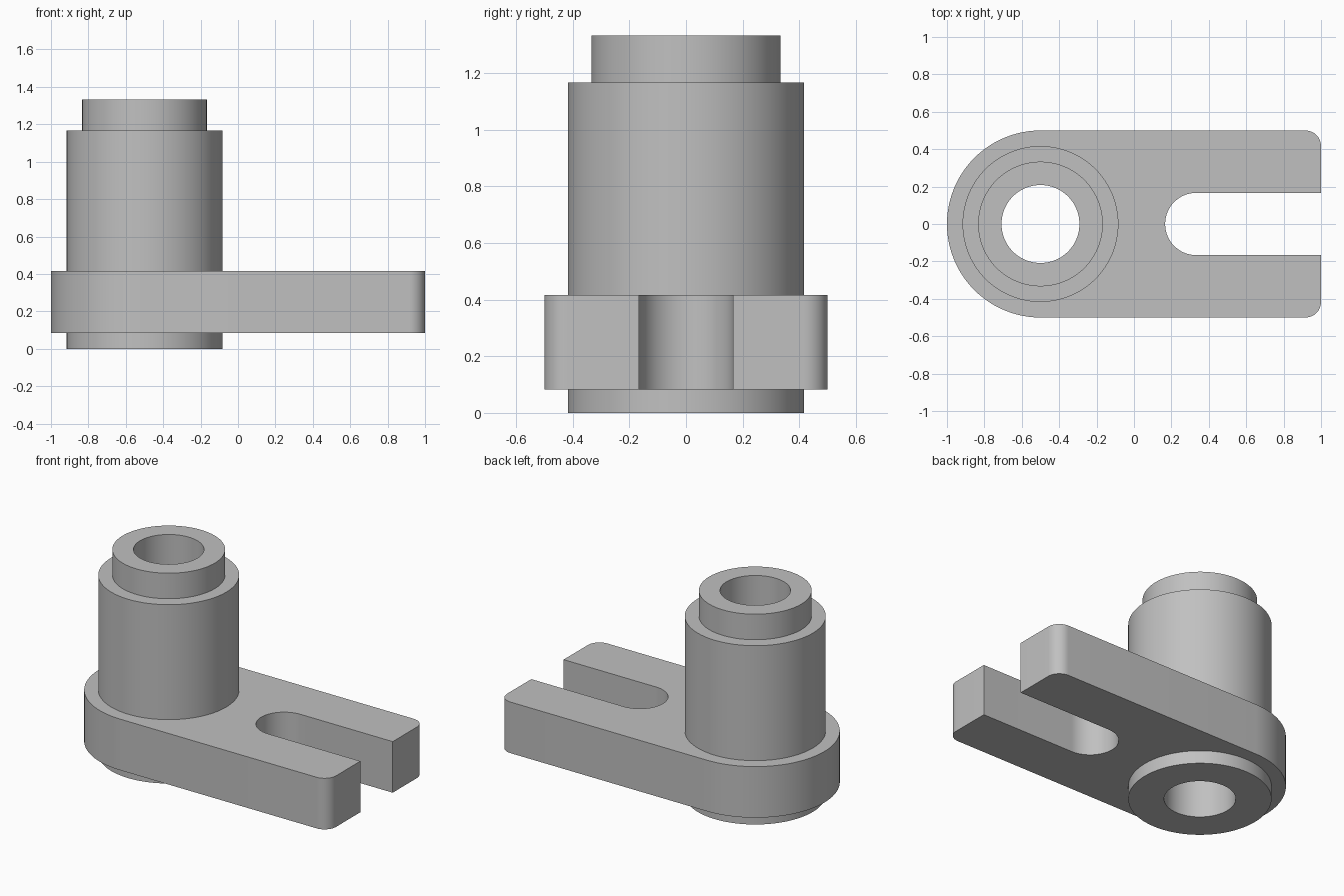
import bpy, bmesh
from math import radians, cos, sin, tau
from mathutils import Matrix, Vector

if "Cube" in bpy.data.objects:
    bpy.data.objects.remove(bpy.data.objects["Cube"], do_unlink=True)

UNIT = 1 / 12
SEGMENTS = 96
BOSS_X = -0.5

grey = bpy.data.materials.new("machined_grey")
grey.use_nodes = True
colour = (0.53, 0.53, 0.53, 1)
grey.diffuse_color = colour
grey.node_tree.nodes["Principled BSDF"].inputs["Base Color"].default_value = colour


def finish(name, bm):
    """Turn a bmesh into a smooth-shaded object with crisp edges."""
    bmesh.ops.recalc_face_normals(bm, faces=bm.faces)
    mesh = bpy.data.meshes.new(name)
    bm.to_mesh(mesh)
    bm.free()
    mesh.materials.append(grey)
    obj = bpy.data.objects.new(name, mesh)
    bpy.context.collection.objects.link(obj)
    bpy.ops.object.select_all(action="DESELECT")
    obj.select_set(True)
    bpy.context.view_layer.objects.active = obj
    bpy.ops.object.shade_smooth_by_angle(angle=radians(30))
    return obj


def arc(cx, cy, radius, start, end, steps):
    angles = [radians(start + (end - start) * i / steps) for i in range(steps + 1)]
    return [(cx + radius * cos(a), cy + radius * sin(a)) for a in angles]


def add_loop(bm, points, z):
    verts = [bm.verts.new((x, y, z)) for x, y in points]
    return [bm.edges.new((v, verts[(i + 1) % len(verts)])) for i, v in enumerate(verts)]


# Forked arm: rounded end, filleted tips and an open slot
fillet = UNIT
slot = 2 * UNIT
outline = (
    arc(BOSS_X, 0, 0.5, 90, 270, SEGMENTS // 2)
    + arc(1 - fillet, fillet - 0.5, fillet, -90, 0, 12)
    + [(1, -slot)]
    + arc(4 * UNIT, 0, slot, 270, 90, SEGMENTS // 2)
    + [(1, slot)]
    + arc(1 - fillet, 0.5 - fillet, fillet, 0, 90, 12)
)
bm = bmesh.new()
edges = add_loop(bm, outline, UNIT)
# Clearance hole hidden inside the wall of the boss
edges += add_loop(bm, arc(BOSS_X, 0, 0.36, 0, 360, SEGMENTS)[:-1], UNIT)
bmesh.ops.triangle_fill(bm, edges=edges, use_beauty=True, normal=(0, 0, 1))
raised = bmesh.ops.extrude_face_region(bm, geom=bm.faces[:], use_keep_orig=True)
bmesh.ops.translate(bm, vec=(0, 0, 4 * UNIT),
                    verts=[g for g in raised["geom"] if isinstance(g, bmesh.types.BMVert)])
finish("forked_arm", bm)

# Hollow boss with a stepped top, turned from a closed profile (radius, height)
profile = [(2.5, 0), (5, 0), (5, 14), (4, 14), (4, 16), (2.5, 16)]
bm = bmesh.new()
edges = add_loop(bm, [(r * UNIT, 0) for r, h in profile], 0)
for v, (r, h) in zip(bm.verts, profile):
    v.co.z = h * UNIT
bmesh.ops.spin(bm, geom=bm.verts[:] + edges, cent=(0, 0, 0), axis=(0, 0, 1),
               angle=tau, steps=SEGMENTS, use_merge=True)
bmesh.ops.remove_doubles(bm, verts=bm.verts, dist=1e-5)
bmesh.ops.translate(bm, vec=(BOSS_X, 0, 0), verts=bm.verts)
finish("stepped_hollow_boss", bm)
